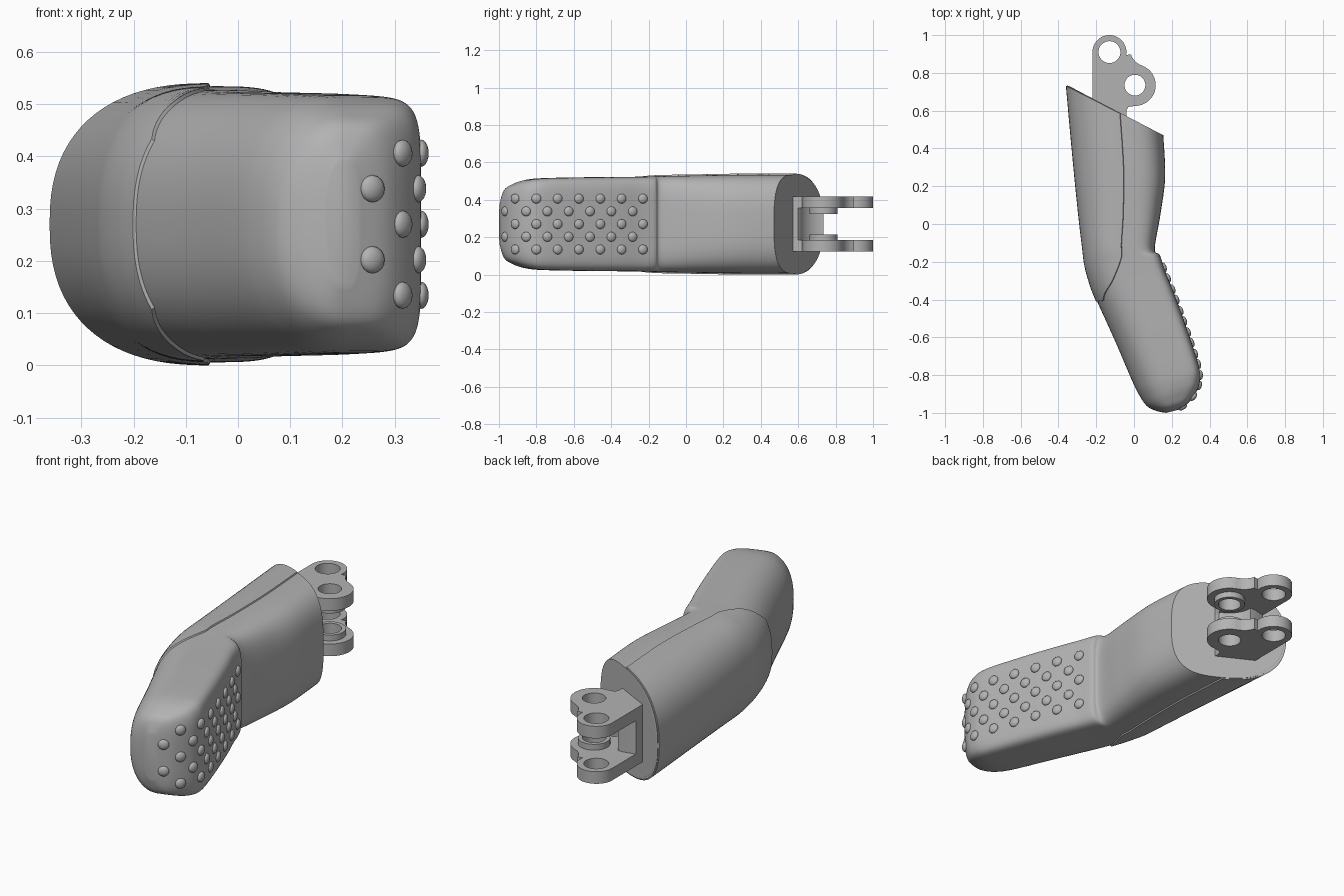
import bpy, bmesh, math
from mathutils import Vector, Matrix

cube = bpy.data.objects.get("Cube")
if cube:
    bpy.data.objects.remove(cube)

grey = bpy.data.materials.new("plain grey")
grey.use_nodes = True
grey.diffuse_color = (0.45, 0.45, 0.45, 1)
grey.node_tree.nodes["Principled BSDF"].inputs["Base Color"].default_value = (0.45, 0.45, 0.45, 1)
MID = 0.27  # height of the symmetry plane


def finish(obj, angle=35):
    obj.data.materials.clear()
    obj.data.materials.append(grey)
    bpy.ops.object.select_all(action='DESELECT')
    bpy.context.view_layer.objects.active = obj
    obj.select_set(True)
    bpy.ops.object.shade_smooth_by_angle(angle=math.radians(angle))
    return obj


def mesh_object(name, bm, angle=35):
    bmesh.ops.recalc_face_normals(bm, faces=bm.faces[:])
    mesh = bpy.data.meshes.new(name)
    bm.to_mesh(mesh)
    bm.free()
    obj = bpy.data.objects.new(name, mesh)
    bpy.context.collection.objects.link(obj)
    return finish(obj, angle)


# Sections: outer x, y, inner x, y, half height, inner squareness
STATIONS = [
    (-.355, .735, .155, .47, .264, 3),
    (-.32, .35, .165, .25, .264, 3.2),
    (-.29, .05, .14, .05, .26, 3.6),
    (-.27, -.12, .11, -.13, .257, 4.5),
    (-.257, -.22, .137, -.165, .255, 6),
    (-.23, -.32, .165, -.25, .253, 7),
    (-.195, -.41, .21, -.36, .252, 7),
    (-.1, -.62, .275, -.54, .25, 7),
    (-.01, -.83, .34, -.74, .245, 7),
    (.03, -.91, .35, -.82, .235, 6),
    (.07, -.965, .335, -.88, .215, 5),
    (.12, -.99, .29, -.945, .185, 4),
    (.17, -1, .23, -.985, .12, 3),
]


def station(s):
    """Smoothly interpolated section values at position s."""
    last = len(STATIONS) - 1
    i = min(int(s), last - 1)
    t = s - i
    a, b, c, d = (STATIONS[min(max(k, 0), last)] for k in range(i - 1, i + 3))
    return [q + t * (r - p + t * (2 * p - 5 * q + 4 * r - w + t * (3 * (q - r) + w - p))) / 2
            for p, q, r, w in zip(a, b, c, d)]


def surface(s, angle, grow=0):
    """Point on the finger skin; angle 0 is the gripping side."""
    lx, ly, rx, ry, h, square = station(s)
    left, right = Vector((lx - grow, ly)), Vector((rx, ry))
    ca, sa = math.cos(angle), math.sin(angle)
    power = 2 / (square if ca > 0 else 2.4)
    u = math.copysign(abs(ca) ** power, ca)
    v = math.copysign(abs(sa) ** power, sa)
    split = 0.58 if s < 6 else 0.55
    split = 0.59 - 0.005 * s
    f = split + u * (1 - split if u > 0 else split)
    p = left.lerp(right, f)
    return Vector((p.x, p.y, MID + v * (h + grow)))


def grid(bm, rows, closed):
    rows = [[bm.verts.new(p) for p in row] for row in rows]
    n = len(rows[0])
    for a, b in zip(rows, rows[1:]):
        for j in range(n if closed else n - 1):
            k = (j + 1) % n
            bm.faces.new((a[j], a[k], b[k], b[j]))
    return rows


# Finger body, lofted from the slanted rear end to the rounded tip
STEPS, AROUND = 6, 96
LAST = len(STATIONS) - 1
bm = bmesh.new()
rows = grid(bm, [[surface(i / STEPS, math.tau * j / AROUND) for j in range(AROUND)]
                 for i in range(LAST * STEPS + 1)], True)
bm.faces.new(rows[0])
bm.faces.new(rows[-1])
mesh_object("finger_body", bm)

# Raised back panel, rounded at its forward end
bm = bmesh.new()
panel = []
COUNT, END = 44, 6.0
for i in range(COUNT + 1):
    s = 0.02 + (END - 0.02) * i / COUNT
    t = min((END - s) / 3, 1)
    half = math.radians(88) * (1 - 0.6 * (1 - t) ** 2.2)
    grow = [-0.01] + [0.006] * 41 + [-0.01]
    spread = [-1] + [k / 20 - 1 for k in range(41)] + [1]
    if i == 0:
        panel.append([surface(s, math.pi + half * k, -0.01) for k in spread])
    panel.append([surface(s, math.pi + half * k, g) for k, g in zip(spread, grow)])
    if i == COUNT:
        panel.append([surface(s, math.pi + half * k, -0.01) for k in spread])
grid(bm, panel, False)
mesh_object("back_panel", bm)

# Grip studs in staggered rows along the gripping side
edge = [Vector(station(i / 20)[2:4]) for i in range(LAST * 20 + 1)]
bm = bmesh.new()


def add_stud(y, z):
    for a, b in zip(edge, edge[1:]):
        if b.y <= y < a.y:
            p = a.lerp(b, (y - a.y) / (b.y - a.y))
            d = (b - a).normalized()
            normal = Vector((-d.y, d.x, 0))
            turn = normal.to_track_quat('Z', 'Y').to_matrix().to_4x4()
            spot = Matrix.Translation((p.x, p.y, z)) @ turn @ Matrix.Diagonal((1, 1, 0.55, 1))
            bmesh.ops.create_uvsphere(bm, u_segments=16, v_segments=10, radius=0.026, matrix=spot)
            return


for row in range(-2, 3):
    for k in range(7):
        add_stud(-0.23 - 0.114 * k - (0.055 if row % 2 else 0), MID + 0.068 * row)
mesh_object("grip_studs", bm, 60)


# Hinge at the rear end
def arc(x, y, r, start, end, n=28):
    angles = [math.radians(start + (end - start) * k / n) for k in range(n + 1)]
    return [(x + r * math.cos(a), y + r * math.sin(a)) for a in angles]


def plate(name, loops, z0, z1):
    """Flat plate with an outline and holes."""
    curve = bpy.data.curves.new(name, 'CURVE')
    curve.dimensions = '2D'
    curve.fill_mode = 'BOTH'
    curve.extrude = (z1 - z0) / 2
    for loop in loops:
        spline = curve.splines.new('POLY')
        spline.points.add(len(loop) - 1)
        for point, (x, y) in zip(spline.points, loop):
            point.co = (x, y, 0, 1)
        spline.use_cyclic_u = True
    obj = bpy.data.objects.new(name, curve)
    bpy.context.collection.objects.link(obj)
    obj.location.z = (z0 + z1) / 2
    bpy.ops.object.select_all(action='DESELECT')
    bpy.context.view_layer.objects.active = obj
    obj.select_set(True)
    bpy.ops.object.convert(target='MESH')
    obj = bpy.context.object
    bm = bmesh.new()
    bm.from_mesh(obj.data)
    bmesh.ops.remove_doubles(bm, verts=bm.verts[:], dist=0.0001)
    bm.to_mesh(obj.data)
    bm.free()
    finish(obj)


PIN, EYE = (.005, .735), (-.13, .91)
outline = ([(-.22, .5), (-.04, .5), (-.04, .6), (-.03, .62)]
           + arc(*PIN, .11, -90, 72) + arc(.07, .925, .09, 252, 197, 10)
           + arc(*EYE, .09, -10, 180) + [(-.22, .85)])
pin_hole = arc(*PIN, .055, 0, 350, 35)
eye_hole = arc(*EYE, .058, 0, 350, 35)
web = [(-.22, .5), (-.04, .5), (-.04, .62)] + arc(*PIN, .125, 250, 150) + [(-.15, .8), (-.22, .8)]
web = [(-.22, .5), (-.04, .5), (-.04, .6)] + arc(*PIN, .135, 245, 180) + [(-.16, .735), (-.22, .72)]
for side, label in ((-1, "lower"), (1, "upper")):
    inner, outer, boss = (MID + side * d for d in (.085, .147, .055))
    plate(label + "_hinge_plate", [outline, pin_hole, eye_hole], min(inner, outer), max(inner, outer))
    plate(label + "_hinge_boss", [arc(*PIN, .075, 0, 350, 35), pin_hole], min(inner, boss), max(inner, boss))
plate("hinge_web", [web], MID - .086, MID + .086)
